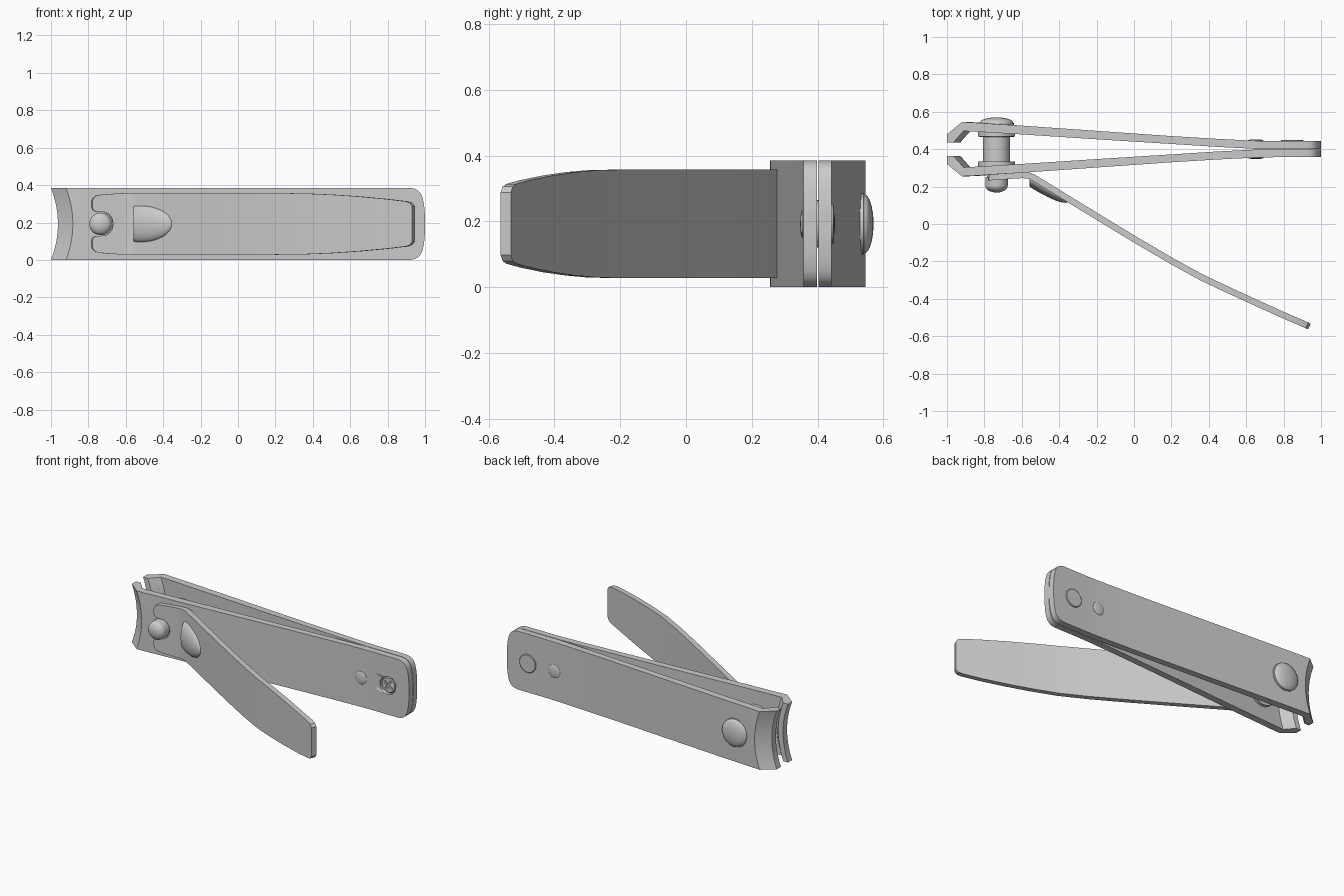
import bpy, bmesh, math
from mathutils import Vector, Matrix

if "Cube" in bpy.data.objects:
    bpy.data.objects.remove(bpy.data.objects["Cube"])

ZC = 0.1925   # mid height of the clipper
YC = 0.40     # plane where the two jaws meet


def finish(name, bm, loc=(0, 0, 0), angle=30):
    bmesh.ops.recalc_face_normals(bm, faces=bm.faces)
    me = bpy.data.meshes.new(name)
    bm.to_mesh(me)
    bm.free()
    ob = bpy.data.objects.new(name, me)
    ob.location = loc
    bpy.context.collection.objects.link(ob)
    bpy.ops.object.select_all(action='DESELECT')
    ob.select_set(True)
    bpy.context.view_layer.objects.active = ob
    bpy.ops.object.shade_smooth_by_angle(angle=math.radians(angle))
    return ob


def plate(name, stations, rows=8, dx=lambda x, t: 0.0):
    """Upper half of a bent strip, mirrored in z. Station: point a, point b, inner and outer half width."""
    bm = bmesh.new()
    A, B = [], []
    for a, b, h0, h1 in stations:
        for pt, out in ((a, A), (b, B)):
            hs = [h0 + (h1 - h0) * j / rows for j in range(rows + 1)]
            out.append([bm.verts.new((pt[0] + dx(pt[0], h / ZC), pt[1], h)) for h in hs])
    last = len(stations) - 1
    for i in range(last):
        for j in range(rows):
            for g in (A, B):
                bm.faces.new((g[i][j], g[i + 1][j], g[i + 1][j + 1], g[i][j + 1]))
        edges = [rows]
        if stations[i][2] > 0 or stations[i + 1][2] > 0:
            edges.append(0)
        for j in edges:
            bm.faces.new((A[i][j], A[i + 1][j], B[i + 1][j], B[i][j]))
    for i in (0, last):
        for j in range(rows):
            bm.faces.new((A[i][j], A[i][j + 1], B[i][j + 1], B[i][j]))
    ob = finish(name, bm, (0, 0, ZC))
    m = ob.modifiers.new("mirror", 'MIRROR')
    m.use_axis = (False, False, True)
    return ob


def lathe(name, x, profile, n=40):
    """Revolve (radius, y) points around an axis along y."""
    bm = bmesh.new()
    rings = [[bm.verts.new((r * math.cos(2 * math.pi * k / n), y, r * math.sin(2 * math.pi * k / n)))
              for k in range(n)] for r, y in profile]
    for p, q in zip(rings, rings[1:]):
        for k in range(n):
            bm.faces.new((p[k], p[(k + 1) % n], q[(k + 1) % n], q[k]))
    bm.faces.new(rings[0])
    bm.faces.new(rings[-1])
    return finish(name, bm, (x, 0, ZC))


def dome(r, y, height, steps=8):
    """Rounded cap profile, from the rim at y to the tip at y + height."""
    return [(max(r * math.cos(t), 0.002), y + height * math.sin(t))
            for t in (math.pi / 2 * i / steps for i in range(steps + 1))]


def cut(ob, cutter):
    cutter.hide_render = True
    cutter.display_type = 'WIRE'
    m = ob.modifiers.new("cut", 'BOOLEAN')
    m.operation = 'DIFFERENCE'
    m.solver = 'EXACT'
    m.object = cutter


# two jaws: bent tips with a concave cutting edge, rounded tail
def concave(x, t):
    w = min(1, max(0, (-0.65 - x) / 0.22))
    return 0.037 * w * (1 - t * t)


jaw = [((-1, 0.48), (-1, 0.437), ZC), ((-0.96, 0.512), (-0.965, 0.437), ZC),
       ((-0.92, 0.545), (-0.912, 0.497), ZC), ((-0.87, 0.543), (-0.87, 0.495), ZC)]
for x, yo, yi in ((-0.75, .535, .488), (-0.6, .526, .479), (-0.2, .498, .453), (0.2, .470, .428),
                  (0.45, .455, .412), (0.65, .445, .402), (0.75, .443, .402)):
    jaw.append(((x, yo), (x, yi), ZC))
for x, h in ((0.92, ZC), (0.945, .188), (0.963, .178), (0.977, .163), (0.987, .14), (0.995, .10), (1, .04)):
    jaw.append(((x, .443), (x, .402), h))


def flip(p):
    return (p[0], 2 * YC - p[1])


back_jaw = plate("back_jaw", [(a, b, 0, h) for a, b, h in jaw], dx=concave)
front_jaw = plate("front_jaw", [(flip(a), flip(b), 0, h) for a, b, h in jaw], dx=concave)

# lever: bent strip with a forked end around the post
path = [(-.782, .249, .09, .118), (-.776, .250, .074, .137), (-.76, .251, .066, .15), (-.74, .252, .064, .155),
        (-.71, .254, .062, .158), (-.69, .256, .05, .16), (-.675, .257, .03, .161), (-.668, .258, 0, .161),
        (-.6, .262, 0, .165), (-.565, .260, 0, .165), (-.535, .247, 0, .165), (-.34, .127, 0, .165),
        (0, -.08, 0, .165), (.2, -.197, 0, .165), (.36, -.285, 0, .163), (.5, -.351, 0, .157),
        (.65, -.420, 0, .147), (.8, -.488, 0, .133), (.9, -.531, 0, .121), (.925, -.542, 0, .113),
        (.938, -.548, 0, .095)]
stations = []
for i, (x, y, h0, h1) in enumerate(path):
    p, q = path[max(i - 1, 0)], path[min(i + 1, len(path) - 1)]
    t = Vector((q[0] - p[0], q[1] - p[1])).normalized()
    n = Vector((-t.y, t.x)) * 0.017
    stations.append(((x + n.x, y + n.y), (x - n.x, y - n.y), h0, h1))
lever = plate("lever", stations, rows=3)

# thumb bump pressed out of the lever, cut flat at its front end
bm = bmesh.new()
bmesh.ops.create_uvsphere(bm, u_segments=40, v_segments=24, radius=1)
bmesh.ops.transform(bm, verts=bm.verts, matrix=Matrix.Translation((-.52, .225, 0))
                    @ Matrix.Rotation(math.radians(-32), 4, 'Z') @ Matrix.Diagonal((.2, .042, .098, 1)))
for co, no in (((-.56, 0, 0), (-1, 0, 0)), ((-.52, .235, 0), (.53, .85, 0))):
    res = bmesh.ops.bisect_plane(bm, geom=bm.verts[:] + bm.edges[:] + bm.faces[:],
                                 plane_co=co, plane_no=no, clear_outer=True)
    bmesh.ops.holes_fill(bm, edges=[e for e in bm.edges if e.is_boundary])
finish("lever_bump", bm, (0, 0, ZC))

# post: domed back head, thick shaft with collars, knob in front of the lever
knob = [(r, y) for r, y in reversed(dome(.06, .205, -.037))]
lathe("post", -.735, knob + [(.06, .25), (.045, .255), (.045, .29), (.072, .29), (.072, .515),
                             (.093, .515), (.093, .54)] + dome(.09, .541, .029))
lathe("back_collar", -.735, [(.07, .465), (.1, .467), (.1, .50), (.07, .50)])
lathe("front_collar", -.735, [(.07, .335), (.1, .333), (.1, .30), (.07, .30)])

# small rivet domes and the flat back disc at the tail
lathe("back_rivet", .65, [(.042, .43), (.042, .445)] + dome(.042, .446, .007, 4))
lathe("front_rivet", .65, [(.042, .37), (.042, .355)] + dome(.042, .354, -.007, 4))
lathe("back_disc", .845, [(.06, .43), (.06, .447), (.056, .450)])

# recessed cross-head screw at the front
hole = lathe("screw_hole_cutter", .845, [(.058, .34), (.058, .378)])
cut(front_jaw, hole)
screw = lathe("screw", .845, [(.052, .39), (.052, .368), (.046, .362)])
for k in range(2):
    bm = bmesh.new()
    bmesh.ops.create_cube(bm, size=1)
    bmesh.ops.transform(bm, verts=bm.verts, matrix=Matrix.Rotation(math.radians(35 + 90 * k), 4, 'Y')
                        @ Matrix.Diagonal((.07, .024, .014, 1)))
    cut(screw, finish("cross_cutter_%d" % k, bm, (.845, .362, ZC)))
